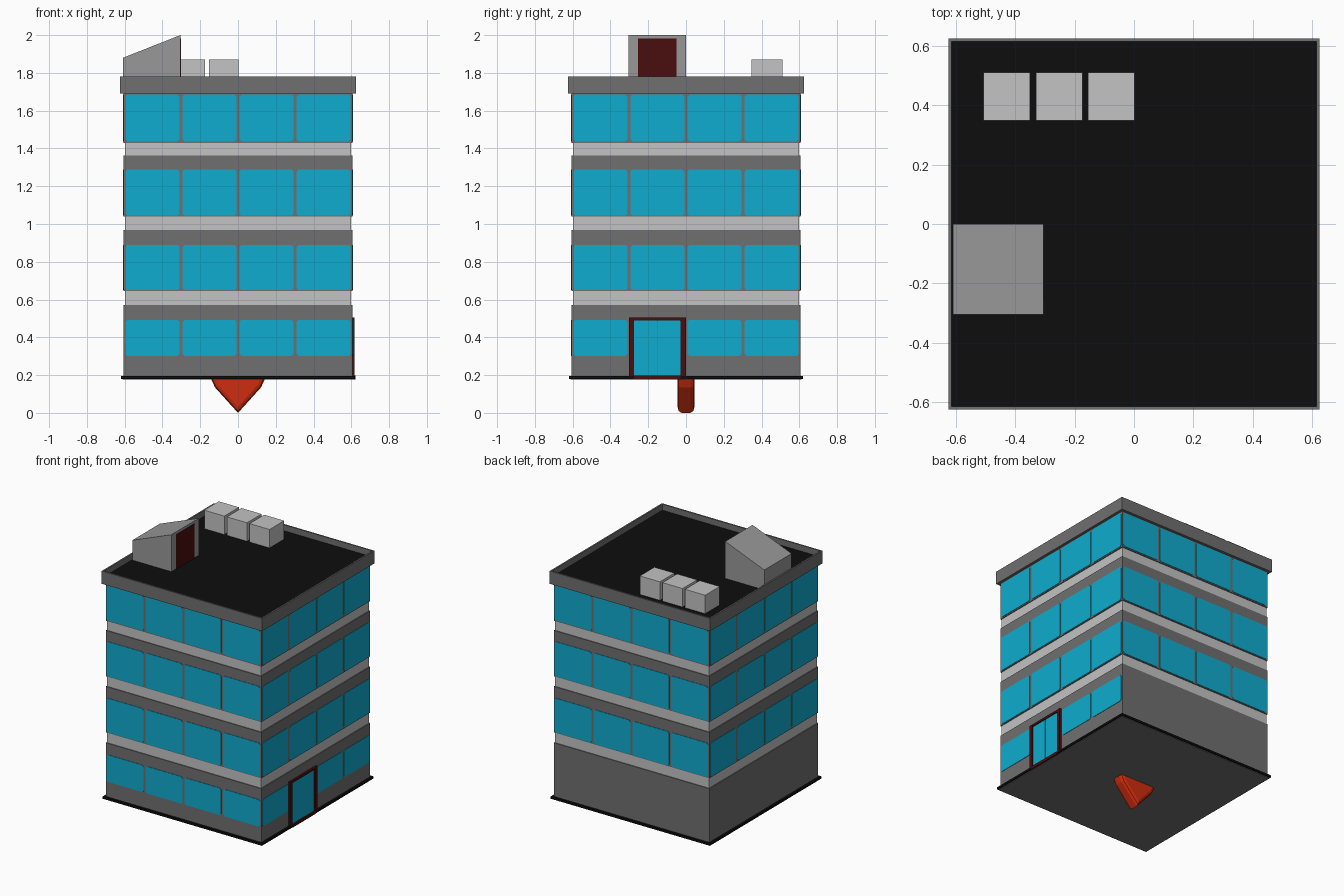
import bpy, bmesh, math
from mathutils import Matrix

if "Cube" in bpy.data.objects:
    bpy.data.objects.remove(bpy.data.objects["Cube"])


def material(name, r, g, b):
    def lin(c):
        c /= 255
        return c / 12.92 if c <= 0.04045 else ((c + 0.055) / 1.055) ** 2.4
    m = bpy.data.materials.new(name)
    m.diffuse_color = (lin(r), lin(g), lin(b), 1)
    m.use_nodes = True
    m.node_tree.nodes["Principled BSDF"].inputs["Base Color"].default_value = m.diffuse_color
    return m


WALL = material("wall_grey", 112, 112, 112)
BAND = material("light_grey", 195, 195, 195)
SHED = material("mid_grey", 152, 152, 152)
GLASS = material("window_blue", 15, 172, 207)
BLACK = material("roof_black", 13, 13, 13)
MAROON = material("door_maroon", 74, 13, 13)
RED = material("pointer_red", 208, 44, 14)


def finish(name, bm, *mats):
    bmesh.ops.recalc_face_normals(bm, faces=bm.faces)
    me = bpy.data.meshes.new(name)
    bm.to_mesh(me)
    bm.free()
    for m in mats:
        me.materials.append(m)
    ob = bpy.data.objects.new(name, me)
    bpy.context.collection.objects.link(ob)
    return ob


def add_box(bm, x0, x1, y0, y1, z0, z1):
    mat = (Matrix.Translation(((x0 + x1) / 2, (y0 + y1) / 2, (z0 + z1) / 2))
           @ Matrix.Diagonal((x1 - x0, y1 - y0, z1 - z0, 1)))
    bmesh.ops.create_cube(bm, size=1, matrix=mat)


def boxes(name, mat, *dims):
    bm = bmesh.new()
    for d in dims:
        add_box(bm, *d)
    return finish(name, bm, mat)


def slab(name, mat, h, z0, z1):
    return boxes(name, mat, (-h, h, -h, h, z0, z1))


def add_prism(bm, pts, y0, y1, turn=0):
    """Extrude an x-z outline from y0 to y1, then turn it about z in quarter turns."""
    rot = Matrix.Rotation(turn * math.pi / 2, 4, 'Z')
    a = [bm.verts.new(rot @ Matrix.Translation((x, y0, z)).translation) for x, z in pts]
    b = [bm.verts.new(rot @ Matrix.Translation((x, y1, z)).translation) for x, z in pts]
    bm.faces.new(a)
    bm.faces.new(b[::-1])
    n = len(pts)
    for i in range(n):
        j = (i + 1) % n
        bm.faces.new((a[i], b[i], b[j], a[j]))


def pane(cx, half, z0, z1, c=0.01):
    """Rectangle outline with clipped corners."""
    l, r = cx - half, cx + half
    return [(l + c, z0), (r - c, z0), (r, z0 + c), (r, z1 - c),
            (r - c, z1), (l + c, z1), (l, z1 - c), (l, z0 + c)]


# Storeys: overhanging wall block with window panes, parted by pale recessed bands
storeys = [(0.178, 0.572, 0.302, 0.492), (0.645, 0.968, 0.650, 0.890),
           (1.040, 1.362, 1.045, 1.288), (1.430, 1.700, 1.438, 1.685)]
for n, (z0, z1, g0, g1) in enumerate(storeys):
    slab(f"storey_wall_{n + 1}", WALL, 0.605, z0, z1)
    bm = bmesh.new()
    for side in range(4):                 # 0 front, 1 right, 2 back, 3 left
        if n == 0 and side > 1:           # back and left are blank at ground level
            continue
        for i in range(4):
            if n == 0 and side == 1 and i == 1:   # place of the entrance
                continue
            add_prism(bm, pane((i - 1.5) * 0.302, 0.143, g0, g1), -0.608, -0.602, side)
    finish(f"windows_{n + 1}", bm, GLASS)
    if n:
        slab(f"pale_band_{n}", BAND, 0.599, storeys[n - 1][1], z0)

# Black skirting around the foot
slab("foot_plate", BLACK, 0.62, 0.18, 0.195)
slab("underside", WALL, 0.612, 0.176, 0.185)

# Parapet with sunken black roof
bm = bmesh.new()
add_box(bm, -0.624, 0.624, -0.624, 0.624, 1.692, 1.782)
bm.normal_update()
top = max(bm.faces, key=lambda f: f.calc_center_median().z)
bmesh.ops.inset_region(bm, faces=[top], thickness=0.015)
low = bmesh.ops.extrude_face_region(bm, geom=[top])
roof = [g for g in low["geom"] if isinstance(g, bmesh.types.BMFace)][0]
bmesh.ops.translate(bm, vec=(0, 0, -0.042), verts=list(roof.verts))
if top.is_valid:
    bmesh.ops.delete(bm, geom=[top], context='FACES_ONLY')
roof.material_index = 1
finish("parapet_and_roof", bm, WALL, BLACK)

# Entrance on the right side
boxes("entrance_frame", MAROON,
      (0.59, 0.618, -0.302, -0.276, 0.178, 0.505),
      (0.59, 0.618, -0.028, 0.0, 0.178, 0.505),
      (0.59, 0.618, -0.276, -0.028, 0.490, 0.505),
      (0.59, 0.621, -0.276, -0.028, 0.178, 0.198))
bm = bmesh.new()
for cx in (-0.214, -0.090):
    add_prism(bm, pane(cx, 0.0612, 0.198, 0.490, 0.004), -0.611, -0.602, 1)
finish("entrance_doors", bm, GLASS)

# Stair housing with sloping roof, and its door
bm = bmesh.new()
add_prism(bm, [(-0.609, 1.735), (-0.305, 1.735), (-0.305, 2.0), (-0.609, 1.88)], -0.304, 0.0)
finish("stair_housing", bm, SHED)
boxes("stair_door", MAROON, (-0.31, -0.302, -0.255, -0.05, 1.74, 1.982))

# Three cooling units
for i in range(3):
    x = -0.506 + i * 0.176
    boxes(f"cooling_unit_{i + 1}", BAND, (x, x + 0.156, 0.348, 0.51, 1.735, 1.87))

# Red pointer beneath the building
bm = bmesh.new()
add_prism(bm, [(-0.14, 0.2), (-0.14, 0.175), (-0.122, 0.135), (0, 0.0),
               (0.122, 0.135), (0.14, 0.175), (0.14, 0.2)], -0.045, 0.045)
rim = [e for e in bm.edges
       if abs(e.verts[0].co.y - e.verts[1].co.y) < 1e-5
       and min(v.co.z for v in e.verts) < 0.19]
bmesh.ops.bevel(bm, geom=rim, offset=0.022, segments=2, profile=0.5, affect='EDGES')
finish("pointer", bm, RED)
